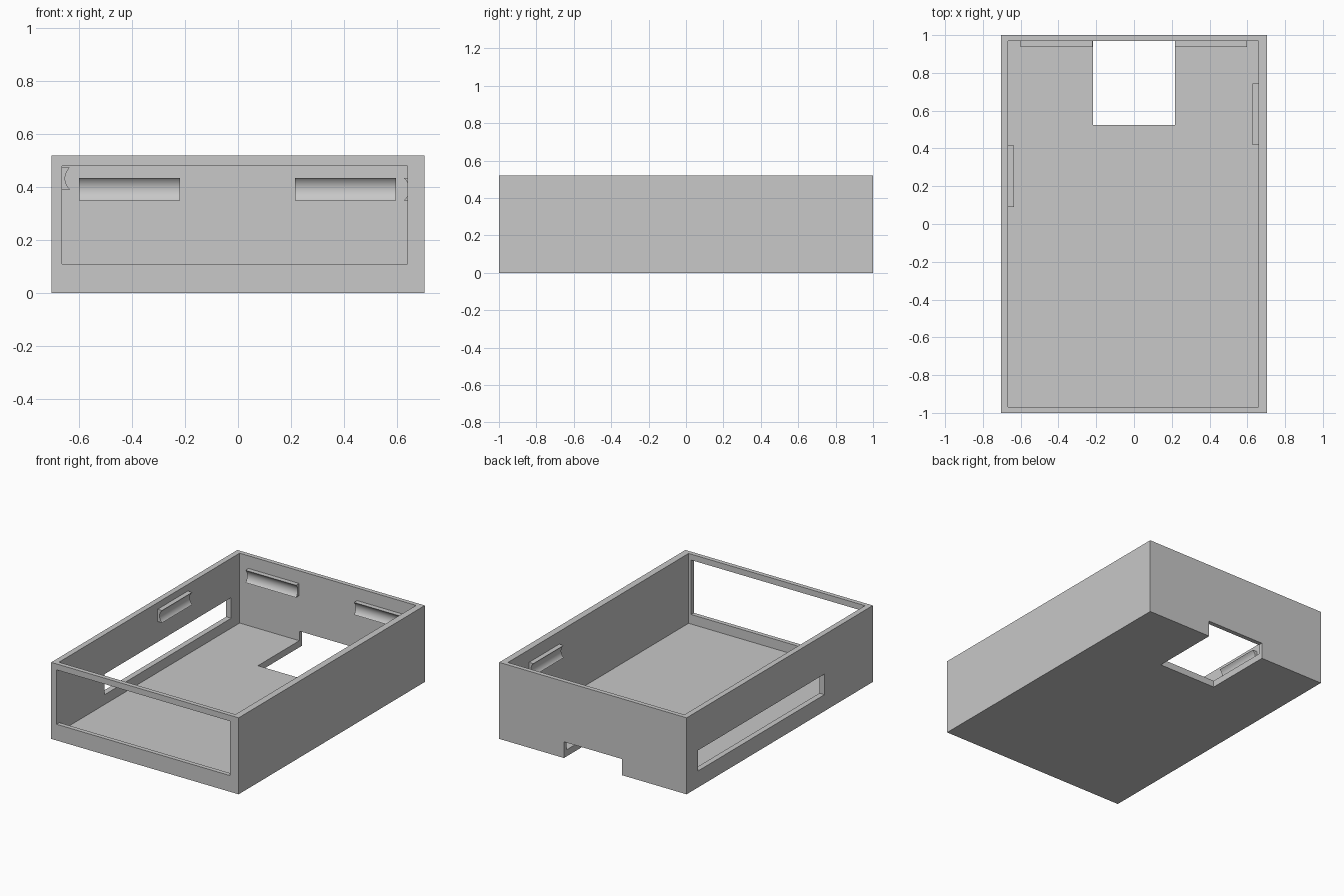
import bpy, bmesh, math
from mathutils import Matrix, Vector

cube = bpy.data.objects.get("Cube")
if cube:
    bpy.data.objects.remove(cube, do_unlink=True)

grey = bpy.data.materials.new("light grey plastic")
grey.use_nodes = True
grey.diffuse_color = (0.58, 0.58, 0.58, 1)
grey.node_tree.nodes["Principled BSDF"].inputs["Base Color"].default_value = grey.diffuse_color


def make_object(name, bm):
    bmesh.ops.recalc_face_normals(bm, faces=bm.faces)
    mesh = bpy.data.meshes.new(name)
    bm.to_mesh(mesh)
    bm.free()
    mesh.materials.append(grey)
    obj = bpy.data.objects.new(name, mesh)
    bpy.context.collection.objects.link(obj)
    return obj


def box(name, low, high):
    low, high = Vector(low), Vector(high)
    bm = bmesh.new()
    bmesh.ops.create_cube(bm, size=1, matrix=Matrix.Translation((low + high) / 2)
                          @ Matrix.Diagonal((high - low).to_4d()))
    return make_object(name, bm)


def activate(obj):
    bpy.ops.object.select_all(action="DESELECT")
    obj.select_set(True)
    bpy.context.view_layer.objects.active = obj


# Open tray with its cavity and openings cut out
tray = box("tray", (-0.705, -1, 0), (0.705, 1, 0.52))
cutters = [
    box("cavity_cutter", (-0.667, -0.97, 0.045), (0.66, 0.97, 0.7)),
    box("front_window_cutter", (-0.664, -1.1, 0.11), (0.64, -0.9, 0.48)),
    box("side_slot_cutter", (-0.8, -0.48, 0.112), (-0.6, 0.88, 0.252)),
    box("back_notch_cutter", (-0.218, 0.525, -0.1), (0.218, 1.1, 0.11)),
]
activate(tray)
for cutter in cutters:
    cutter.hide_render = True
    cut = tray.modifiers.new("cut", "BOOLEAN")
    cut.operation = "DIFFERENCE"
    cut.solver = "EXACT"
    cut.object = cutter
    bpy.ops.object.modifier_apply(modifier=cut.name)
    bpy.data.objects.remove(cutter, do_unlink=True)


# Clips: a strip on the wall with a hollow round groove along its face
def clip(name, start, end, inward, z_mid, depth=0.033, half=0.042, sag=0.019):
    radius = (half ** 2 + sag ** 2) / (2 * sag)
    sweep = math.asin(half / radius)
    centre = depth - sag + radius
    profile = [(-0.005, half), (-0.005, -half)]
    steps = 16
    for i in range(steps + 1):
        a = sweep * (2 * i / steps - 1)
        profile.append((centre - radius * math.cos(a), radius * math.sin(a)))
    inward = Vector(inward)
    bm = bmesh.new()
    verts = [bm.verts.new(Vector((*start, z_mid + z)) + inward * d) for d, z in profile]
    face = bm.faces.new(verts)
    run = Vector((end[0] - start[0], end[1] - start[1], 0))
    grown = bmesh.ops.extrude_face_region(bm, geom=[face], use_keep_orig=True)
    bmesh.ops.translate(bm, vec=run, verts=[
        v for v in grown["geom"] if isinstance(v, bmesh.types.BMVert)])
    obj = make_object(name, bm)
    activate(obj)
    bpy.ops.object.shade_smooth_by_angle(angle=math.radians(30))


clip("back_clip_right", (-0.6, 0.97), (-0.22, 0.97), (0, -1, 0), 0.392)
clip("back_clip_left", (0.216, 0.97), (0.597, 0.97), (0, -1, 0), 0.392)
clip("side_clip_right", (-0.667, 0.09), (-0.667, 0.415), (1, 0, 0), 0.433)
clip("side_clip_left", (0.66, 0.418), (0.66, 0.743), (-1, 0, 0), 0.392)
